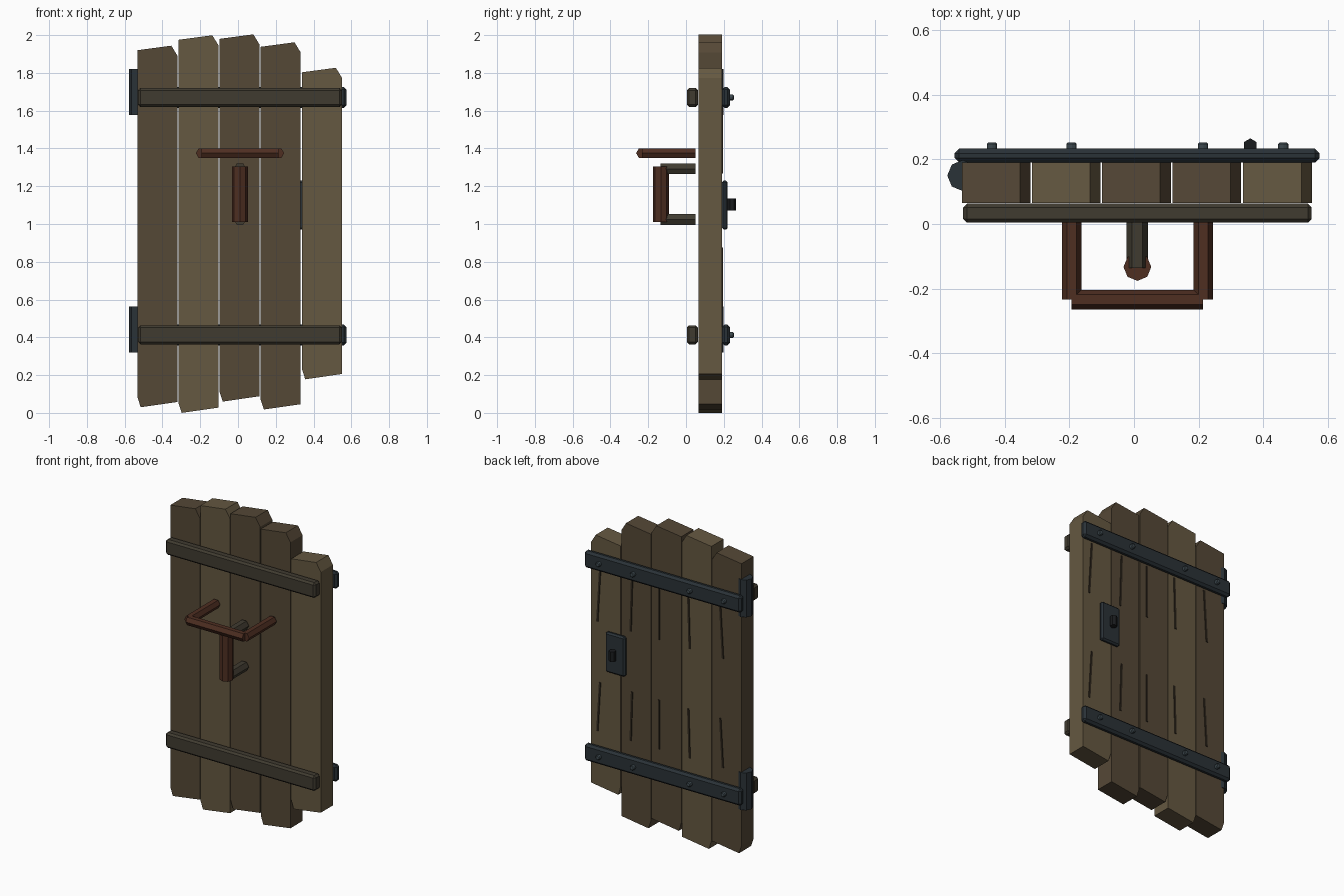
import bpy, bmesh
from math import pi
from mathutils import Matrix

if "Cube" in bpy.data.objects:
    bpy.data.objects.remove(bpy.data.objects["Cube"])


def mat(name, rgb):
    m = bpy.data.materials.new(name)
    lin = [(c / 255 / 12.92 if c < 11 else ((c / 255 + 0.055) / 1.055) ** 2.4) for c in rgb]
    m.diffuse_color = (*lin, 1)
    m.use_nodes = True
    m.node_tree.nodes["Principled BSDF"].inputs["Base Color"].default_value = m.diffuse_color
    return m


WOOD_DARK = mat("wood_dark", (85, 72, 54))
WOOD_LIGHT = mat("wood_light", (101, 88, 65))
BATTEN = mat("batten_wood", (64, 59, 48))
HANDLE = mat("handle_wood", (78, 46, 33))
IRON = mat("iron", (42, 50, 55))
RIVET = mat("rivet_iron", (62, 74, 80))
BLACK = mat("black_iron", (26, 28, 30))
GROOVE = mat("groove", (48, 40, 30))


def finish(name, bm, material, bevel=0):
    if bevel:
        bmesh.ops.bevel(bm, geom=bm.edges[:], offset=bevel, segments=1, affect='EDGES')
    bmesh.ops.recalc_face_normals(bm, faces=bm.faces[:])
    me = bpy.data.meshes.new(name)
    bm.to_mesh(me)
    bm.free()
    me.materials.append(material)
    ob = bpy.data.objects.new(name, me)
    bpy.context.collection.objects.link(ob)
    return ob


def box(name, x, y, z, material, bevel=0):
    """Box from (min, max) pairs."""
    bm = bmesh.new()
    size = [b - a for a, b in (x, y, z)]
    mid = [(a + b) / 2 for a, b in (x, y, z)]
    bmesh.ops.create_cube(bm, size=1, matrix=Matrix.Translation(mid) @ Matrix.Diagonal((*size, 1)))
    return finish(name, bm, material, bevel)


def rod(name, centre, r, length, axis, sides, material, spin=0.0, bevel=0):
    """Faceted rod along an axis."""
    turn = {'x': Matrix.Rotation(pi / 2, 4, 'Y'), 'y': Matrix.Rotation(pi / 2, 4, 'X'),
            'z': Matrix.Identity(4)}[axis]
    bm = bmesh.new()
    bmesh.ops.create_cone(bm, cap_ends=True, segments=sides, radius1=r, radius2=r, depth=length,
                          matrix=Matrix.Translation(centre) @ turn @ Matrix.Rotation(spin, 4, 'Z'))
    return finish(name, bm, material, bevel)


# Planks: left edge, top z, bottom z, material; each has two clipped corners
planks = [(-0.533, 1.92, 0.03, WOOD_DARK), (-0.316, 1.975, 0.0, WOOD_LIGHT),
          (-0.099, 1.98, 0.06, WOOD_DARK), (0.119, 1.938, 0.018, WOOD_DARK),
          (0.338, 1.803, 0.178, WOOD_LIGHT)]
W, Y0, Y1 = 0.213, 0.065, 0.19
for i, (x, top, bot, m) in enumerate(planks):
    outline = [(x, top), (x + W - 0.033, top + 0.024), (x + W, top - 0.03),
               (x + W, bot + 0.028), (x + 0.018, bot), (x, bot + 0.055)]
    bm = bmesh.new()
    face = bm.faces.new([bm.verts.new((px, Y0, pz)) for px, pz in outline])
    ext = bmesh.ops.extrude_face_region(bm, geom=[face])
    bmesh.ops.translate(bm, vec=(0, Y1 - Y0, 0),
                        verts=[v for v in ext["geom"] if isinstance(v, bmesh.types.BMVert)])
    finish(f"plank_{i + 1}", bm, m)

# Grain cracks on the back of each plank
for i, x in enumerate((-0.39, -0.155, 0.06, 0.26, 0.495)):
    for part, z, h in (("upper", 1.44, 0.345), ("lower", 0.715, 0.32)):
        bm = bmesh.new()
        bmesh.ops.create_cube(bm, size=1, matrix=Matrix.Translation((x, 0.191, z))
                              @ Matrix.Rotation(0.06 - 0.03 * i, 4, 'Y')
                              @ Matrix.Diagonal((0.012, 0.008, h, 1)))
        finish(f"{part}_crack_{i + 1}", bm, GROOVE)

# Front battens, back straps with rivets, and hinge barrels
for part, z in (("upper", 1.67), ("lower", 0.413)):
    box(f"{part}_batten", (-0.529, 0.55), (0.004, 0.063), (z - 0.05, z + 0.05), BATTEN, 0.012)
    box(f"{part}_strap", (-0.555, 0.575), (0.19, 0.233), (z - 0.055, z + 0.055), IRON, 0.014)
    for i, x in enumerate((-0.44, -0.193, 0.214, 0.462)):
        rod(f"{part}_rivet_{i + 1}", (x, 0.24, z), 0.017, 0.026, 'y', 8, RIVET, pi / 8, 0.005)
    rod(f"{part}_hinge_barrel", (-0.53, 0.15, z + 0.028), 0.048, 0.243, 'z', 8, IRON)

# Lock plate and latch stub
box("lock_plate", (0.29, 0.43), (0.19, 0.221), (0.97, 1.23), IRON, 0.01)
rod("latch_stub", (0.36, 0.243, 1.103), 0.022, 0.065, 'z', 6, BLACK)

# Front pull handle: vertical grip on two standoffs
C = 0.0105
rod("pull_grip", (C, -0.133, 1.157), 0.043, 0.295, 'z', 8, HANDLE)
for part, z in (("upper", 1.292), ("lower", 1.024)):
    rod(f"{part}_standoff", (C, -0.043, z), 0.033, 0.186, 'y', 6, BATTEN, pi / 6)

# Front crossbar on two arms
rod("crossbar", (C, -0.234, 1.375), 0.03, 0.407, 'x', 6, HANDLE)
for part, s in (("left", -1), ("right", 1)):
    rod(f"{part}_arm", (C + s * 0.2035, -0.092, 1.375), 0.03, 0.284, 'y', 6, HANDLE, pi / 6)
